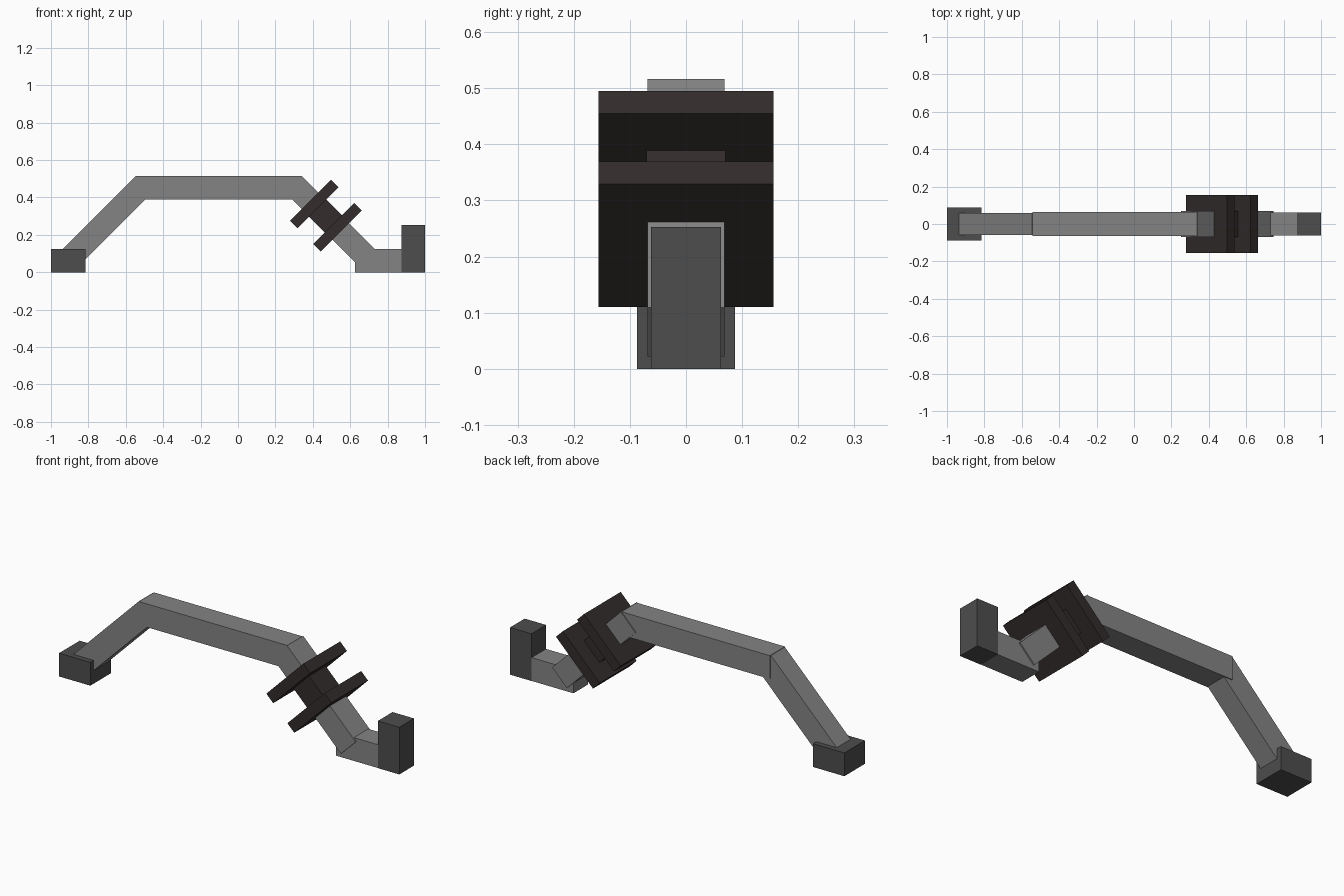
import bpy
import math
from mathutils import Matrix, Vector

if "Cube" in bpy.data.objects:
    bpy.data.objects.remove(bpy.data.objects["Cube"])


def material(name, rgb):
    m = bpy.data.materials.new(name)
    m.diffuse_color = (*rgb, 1.0)
    m.use_nodes = True
    m.node_tree.nodes["Principled BSDF"].inputs["Base Color"].default_value = m.diffuse_color
    return m


LIGHT = material("mid_grey", (0.23, 0.23, 0.23))
DARK = material("dark_grey", (0.075, 0.075, 0.075))
BROWN = material("brown_black", (0.033, 0.025, 0.025))


def box(name, mat, a, b, half_y, tilt=0.0):
    """Box from corner a to corner b in the XZ plane, optionally tilted about Y through the origin."""
    bpy.ops.mesh.primitive_cube_add(size=1)
    ob = bpy.context.object
    ob.name = ob.data.name = name
    (x0, z0), (x1, z1) = a, b
    centre = Vector(((x0 + x1) / 2, 0, (z0 + z1) / 2))
    size = Matrix.Diagonal((x1 - x0, 2 * half_y, z1 - z0, 1))
    ob.data.transform(Matrix.Rotation(tilt, 4, 'Y') @ Matrix.Translation(centre) @ size)
    ob.data.materials.append(mat)
    return ob


R = math.sqrt(2)
DOWN = math.radians(45)   # local x runs down to the right
UP = math.radians(-45)    # local x runs up to the right

# End blocks
box("left_foot", DARK, (-1.0, 0.0), (-0.815, 0.125), 0.087)
box("right_upright", DARK, (0.873, 0.0), (1.0, 0.253), 0.062)

# Arms and beams
box("left_arm", LIGHT, (-0.81 / R, 0.885 / R), (-0.03 / R, 1.06 / R), 0.059, UP)
box("top_beam", LIGHT, (-0.542, 0.39), (0.337, 0.515), 0.064)
box("right_arm", LIGHT, (-0.177 / R, 0.68 / R), (0.637 / R, 0.855 / R), 0.0685, DOWN)
box("right_foot_beam", LIGHT, (0.625, 0.0), (0.873, 0.125), 0.061)

# Square flanges with a hub between them
for name, start in (("upper_flange", 0.001), ("lower_flange", 0.178)):
    box(name, BROWN, (start, 0.391), (start + 0.057, 0.701), 0.156, DOWN)
box("flange_hub", BROWN, (0.05, 0.478), (0.185, 0.608), 0.0705, DOWN)
